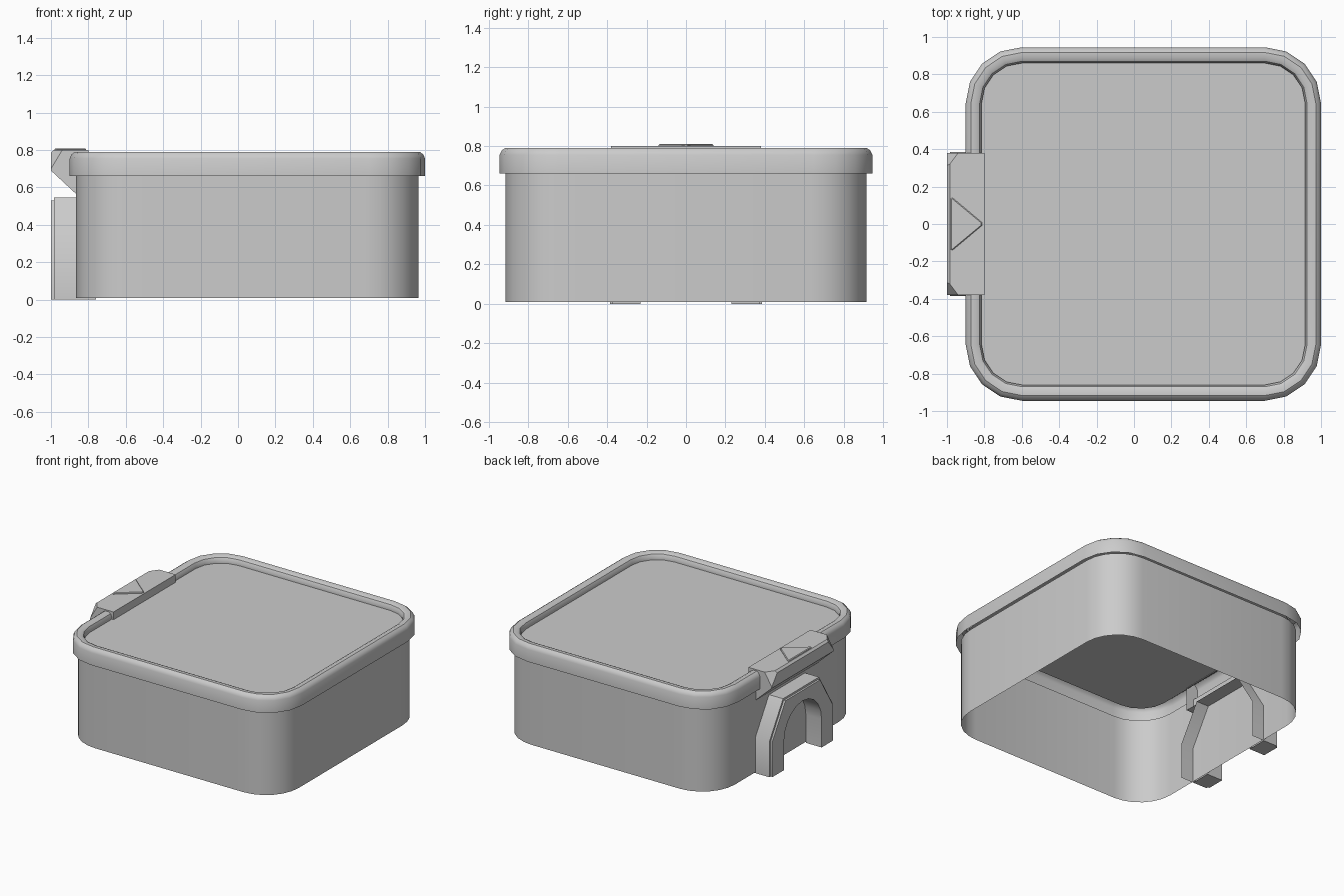
import bpy, bmesh, math
from mathutils import Vector

cube = bpy.data.objects.get("Cube")
if cube:
    bpy.data.objects.remove(cube, do_unlink=True)

grey = bpy.data.materials.new("light_grey")
grey.use_nodes = True
grey.diffuse_color = (0.6, 0.6, 0.6, 1)
grey.node_tree.nodes["Principled BSDF"].inputs["Base Color"].default_value = (0.6, 0.6, 0.6, 1)

CX = 0.05  # centre of the tub, which sits off centre because of the clasp


def finish(bm, name, angle=35):
    """Turn a bmesh into a shaded object."""
    mesh = bpy.data.meshes.new(name)
    bm.to_mesh(mesh)
    bm.free()
    mesh.materials.append(grey)
    obj = bpy.data.objects.new(name, mesh)
    bpy.context.collection.objects.link(obj)
    bpy.ops.object.select_all(action='DESELECT')
    obj.select_set(True)
    bpy.context.view_layer.objects.active = obj
    bpy.ops.object.shade_smooth_by_angle(angle=math.radians(angle))
    return obj


def ring(bm, half_x, half_y, radius, z, steps):
    """One rounded rectangle of vertices."""
    verts = []
    for i, (sx, sy) in enumerate(((1, 1), (-1, 1), (-1, -1), (1, -1))):
        for k in range(steps + 1):
            a = math.pi / 2 * (i + k / steps)
            verts.append(bm.verts.new((CX + sx * (half_x - radius) + radius * math.cos(a),
                                       sy * (half_y - radius) + radius * math.sin(a), z)))
    return verts


def loft(bm, rings):
    for low, high in zip(rings, rings[1:]):
        for i in range(len(low)):
            j = (i + 1) % len(low)
            bm.faces.new((low[i], low[j], high[j], high[i]))


def prism(bm, points, vec):
    """Extrude a closed outline along a vector; returns both end faces."""
    start = [bm.verts.new(p) for p in points]
    end = [bm.verts.new(Vector(p) + Vector(vec)) for p in points]
    caps = bm.faces.new(start), bm.faces.new(end[::-1])
    for i in range(len(start)):
        j = (i + 1) % len(start)
        bm.faces.new((start[j], start[i], end[i], end[j]))
    bmesh.ops.recalc_face_normals(bm, faces=bm.faces)
    return caps


# Tub: plain rounded wall, open below
bm = bmesh.new()
loft(bm, [ring(bm, 0.915, 0.915, 0.28, z, 6) for z in (0.008, 0.67)])
finish(bm, "tub_wall")

# Lid: skirt, rounded rim and sunken panel, from (inset, height) pairs
bm = bmesh.new()
section = [(0, 0.66), (0, 0.755), (0.01, 0.777), (0.028, 0.79), (0.055, 0.79),
           (0.075, 0.78), (0.085, 0.76), (0.085, 0.74)]
rings = [ring(bm, 0.95 - d, 0.945 - d, 0.3 - d, z, 4) for d, z in section]
loft(bm, rings)
bm.faces.new(rings[-1])
finish(bm, "lid")

# Lid tab: wedge profile across y with sloped outer corners
bm = bmesh.new()
profile = [(-0.8, 0.8), (-0.985, 0.8), (-1, 0.785), (-1, 0.69),
           (-0.86, 0.56), (-0.8, 0.56), (-0.8, 0.735)]
prism(bm, [(x, -0.38, z) for x, z in profile], (0, 0.76, 0))
for side in (1, -1):
    a, b, c = (Vector(p) for p in ((-1, side * 0.3, 0.8), (-0.94, side * 0.38, 0.8),
                                   (-1, side * 0.38, 0.7)))
    normal = (b - a).cross(c - a).normalized()
    if normal.y * side < 0:
        normal.negate()
    cut = bmesh.ops.bisect_plane(bm, geom=bm.verts[:] + bm.edges[:] + bm.faces[:],
                                 plane_co=a, plane_no=normal, clear_outer=True)
    edges = [e for e in cut["geom_cut"] if isinstance(e, bmesh.types.BMEdge)]
    bmesh.ops.contextual_create(bm, geom=edges)
# open the hidden inner end below the panel
inner = [f for f in bm.faces if all(v.co.x > -0.81 and v.co.z < 0.74 for v in f.verts)]
bmesh.ops.delete(bm, geom=inner, context='FACES')
bmesh.ops.recalc_face_normals(bm, faces=bm.faces)
finish(bm, "lid_tab", 20)

# Raised arrow on the tab
bm = bmesh.new()
caps = prism(bm, [(-0.98, -0.135, 0.795), (-0.98, 0.135, 0.795), (-0.97, 0.14, 0.795),
                  (-0.812, 0.008, 0.795), (-0.812, -0.008, 0.795), (-0.97, -0.14, 0.795)],
             (0, 0, 0.014))
bmesh.ops.bevel(bm, geom=list(caps[1].edges), offset=0.005, segments=1, affect='EDGES')
finish(bm, "tab_arrow", 20)

# Handle: chamfered arch on the wall with a sleeve reaching inside
bm = bmesh.new()
outer = [(0.385, 0), (0.385, 0.28), (0.22, 0.545), (-0.22, 0.545), (-0.385, 0.28), (-0.385, 0)]
arch = [(-0.23, 0)]
for k in range(11):
    a = math.pi * (1 - k / 10)
    arch.append((0.23 * math.cos(a), 0.22 + 0.23 * math.sin(a)))
arch.append((0.23, 0))
front, back = prism(bm, [(-1, y, z) for y, z in outer + arch], (0.135, 0, 0))
rim = [e for e in front.edges
       if all(abs(v.co.y) > 0.24 or v.co.z > 0.5 for v in e.verts)]
bmesh.ops.delete(bm, geom=[back], context='FACES_ONLY')
bmesh.ops.bevel(bm, geom=rim, offset=0.015, segments=2, affect='EDGES')
sleeve = [[bm.verts.new((x, y, z)) for y, z in outer] for x in (-0.865, -0.76)]
for i in range(len(outer) - 1):
    bm.faces.new((sleeve[0][i], sleeve[0][i + 1], sleeve[1][i + 1], sleeve[1][i]))
bmesh.ops.triangulate(bm, faces=[f for f in bm.faces if len(f.verts) > 6])
finish(bm, "handle")
